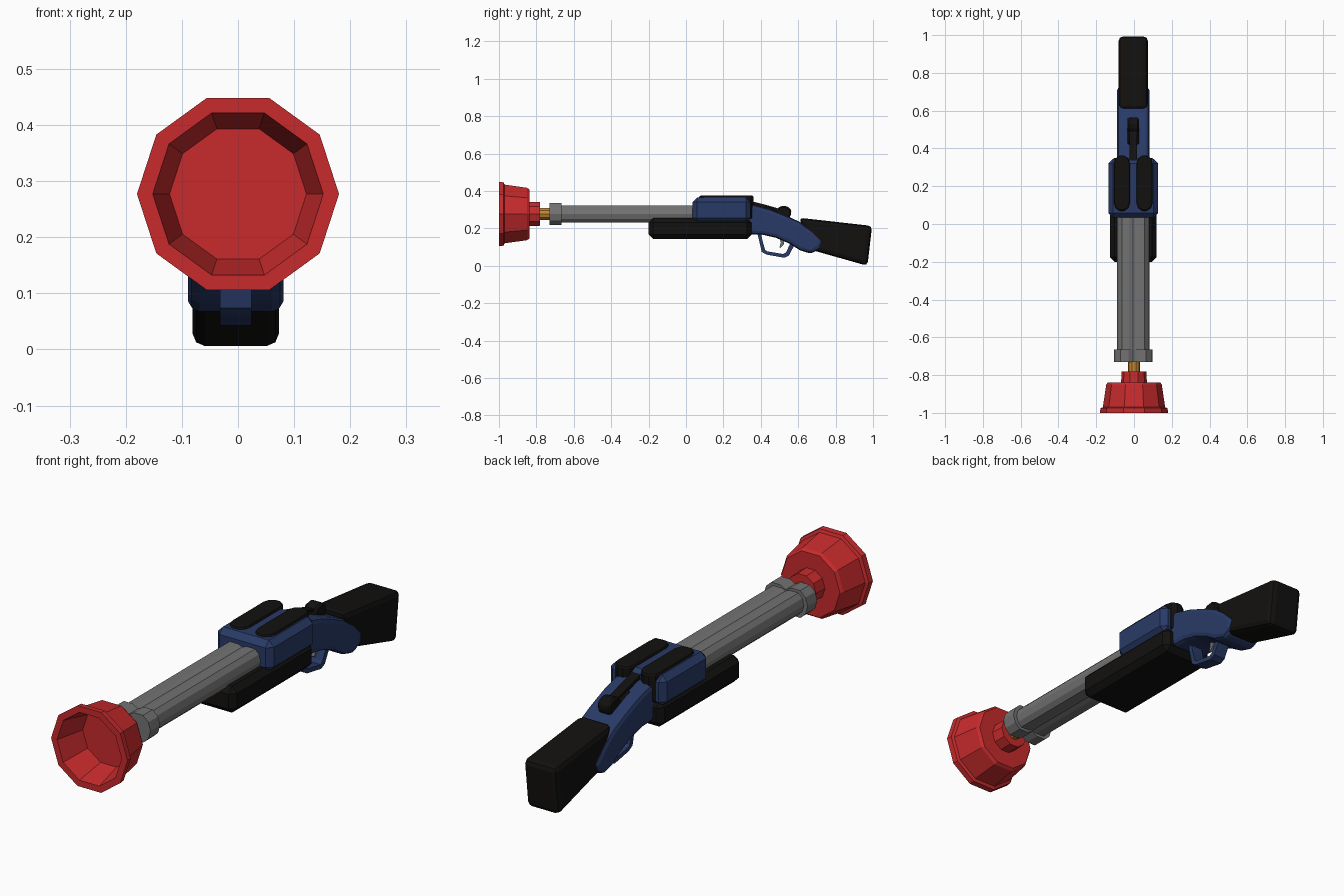
import bpy, bmesh, math

if "Cube" in bpy.data.objects:
    bpy.data.objects.remove(bpy.data.objects["Cube"])

CX = -0.004   # gun body centre line
CZ = 0.277    # barrel axis height


def material(name, rgb):
    m = bpy.data.materials.new(name)
    m.diffuse_color = (*rgb, 1)
    m.use_nodes = True
    m.node_tree.nodes["Principled BSDF"].inputs["Base Color"].default_value = m.diffuse_color
    return m


RED = material("red_rubber", (0.58, 0.024, 0.026))
BLUE = material("blue_metal", (0.022, 0.042, 0.135))
BLACK = material("black_grip", (0.006, 0.0055, 0.005))
STEEL = material("steel", (0.17, 0.17, 0.17))
WOOD = material("wood", (0.55, 0.24, 0.03))


def finish(name, bm, mat, bevel=0, segments=1):
    bmesh.ops.recalc_face_normals(bm, faces=bm.faces)
    me = bpy.data.meshes.new(name)
    bm.to_mesh(me)
    bm.free()
    me.materials.append(mat)
    ob = bpy.data.objects.new(name, me)
    bpy.context.collection.objects.link(ob)
    if bevel:
        mod = ob.modifiers.new("bevel", 'BEVEL')
        mod.width, mod.segments = bevel, segments
        mod.limit_method, mod.angle_limit = 'ANGLE', math.radians(40)
    return ob


def prism(name, ring_a, ring_b, mat, **kw):
    """Closed solid between two matching outlines."""
    bm = bmesh.new()
    a = [bm.verts.new(p) for p in ring_a]
    b = [bm.verts.new(p) for p in ring_b]
    bm.faces.new(a)
    bm.faces.new(b[::-1])
    for i in range(len(a)):
        j = (i + 1) % len(a)
        bm.faces.new((a[i], b[i], b[j], a[j]))
    return finish(name, bm, mat, **kw)


def side_prism(name, yz, half_width, mat, **kw):
    return prism(name, [(CX - half_width, y, z) for y, z in yz],
                 [(CX + half_width, y, z) for y, z in yz], mat, **kw)


def box(name, x, y, z, mat, **kw):
    return prism(name, [(px, py, z[0]) for px, py in ((x[0], y[0]), (x[1], y[0]), (x[1], y[1]), (x[0], y[1]))],
                 [(px, py, z[1]) for px, py in ((x[0], y[0]), (x[1], y[0]), (x[1], y[1]), (x[0], y[1]))], mat, **kw)


def twin_tube(name, quarter, y0, y1, mat):
    """Two-lobed tube from a quarter outline mirrored in x and z."""
    right = quarter + [(x, -z) for x, z in quarter[-2::-1]]
    outline = right + [(-x, z) for x, z in right[-2:0:-1]]
    return prism(name, [(CX + x, y0, CZ + z) for x, z in outline],
                 [(CX + x, y1, CZ + z) for x, z in outline], mat)


def lathe(name, profile, sides, mat):
    """Spin (radius, y) points about the barrel axis and cap both ends."""
    bm = bmesh.new()
    rings = [[bm.verts.new((r * math.cos(math.tau * i / sides), y,
                            CZ + r * math.sin(math.tau * i / sides)))
              for i in range(sides)] for r, y in profile]
    for a, b in zip(rings, rings[1:]):
        for i in range(sides):
            j = (i + 1) % sides
            bm.faces.new((a[i], a[j], b[j], b[i]))
    bm.faces.new(rings[0])
    bm.faces.new(rings[-1])
    return finish(name, bm, mat)


# Plunger head and its stick
lathe("plunger_cup", [(0.122, -0.87), (0.152, -1.0), (0.18, -1.0), (0.178, -0.975),
                      (0.165, -0.97), (0.147, -0.85), (0.138, -0.838), (0.068, -0.838),
                      (0.066, -0.78)], 10, RED)
lathe("plunger_stick", [(0.033, -0.79), (0.033, -0.65)], 10, WOOD)

# Twin barrel and muzzle collar
twin_tube("barrel", [(0, 0.039), (0.022, 0.046), (0.06, 0.046), (0.078, 0.028), (0.086, 0)],
          -0.7, 0.1, STEEL)
twin_tube("muzzle_collar", [(0, 0.044), (0.026, 0.058), (0.068, 0.058), (0.093, 0.035), (0.103, 0)],
          -0.73, -0.665, STEEL)

# Fore-end under the barrel
box("fore_end", (CX - 0.123, CX + 0.123), (-0.2, 0.35), (0.143, 0.255), BLACK, bevel=0.024)

# Receiver with two raised pads
box("receiver", (CX - 0.132, CX + 0.132), (0.035, 0.345), (0.232, 0.364), BLUE, bevel=0.024)
for side, s in (("left", -1), ("right", 1)):
    outline = []
    for yc, start in ((0.11, math.pi), (0.322, 0)):
        for i in range(6):
            t = start + math.pi * i / 5
            outline.append((CX + s * 0.06 + 0.042 * math.cos(t), yc + 0.042 * math.sin(t)))
    prism(side + "_top_pad", [(x, y, 0.25) for x, y in outline],
          [(x, y, 0.376) for x, y in outline], BLACK, bevel=0.01, segments=2)

# Curved grip
side_prism("grip", [(0.32, 0.333), (0.36, 0.328), (0.45, 0.303), (0.54, 0.267), (0.61, 0.234),
                    (0.67, 0.19), (0.732, 0.13), (0.715, 0.09), (0.668, 0.064), (0.61, 0.083),
                    (0.55, 0.12), (0.48, 0.15), (0.41, 0.166), (0.32, 0.17)],
           0.085, BLUE, bevel=0.02, segments=2)

# Shoulder stock
side_prism("stock", [(0.605, 0.257), (0.995, 0.213), (0.97, 0.0), (0.67, 0.085)],
           0.077, BLACK, bevel=0.022, segments=2)

# Hammer: strap along the grip and a rounded thumb piece
side_prism("hammer_strap", [(0.33, 0.35), (0.43, 0.325), (0.5, 0.305), (0.5, 0.27), (0.33, 0.3)],
           0.02, BLACK)
side_prism("hammer", [(0.485, 0.3), (0.5, 0.317), (0.53, 0.321), (0.558, 0.308), (0.565, 0.282),
                      (0.55, 0.25), (0.42, 0.28), (0.42, 0.32)], 0.03, BLACK, bevel=0.008)

# Trigger guard strap and trigger
side_prism("trigger_guard", [(0.38, 0.18), (0.392, 0.13), (0.405, 0.074), (0.43, 0.06),
                             (0.525, 0.043), (0.55, 0.055), (0.585, 0.12),
                             (0.56, 0.125), (0.535, 0.072), (0.52, 0.063),
                             (0.435, 0.077), (0.423, 0.085), (0.41, 0.13), (0.4, 0.18)],
           0.028, BLUE)
side_prism("trigger", [(0.495, 0.17), (0.525, 0.15), (0.524, 0.115), (0.505, 0.095),
                       (0.5, 0.1), (0.507, 0.125)], 0.014, STEEL)
